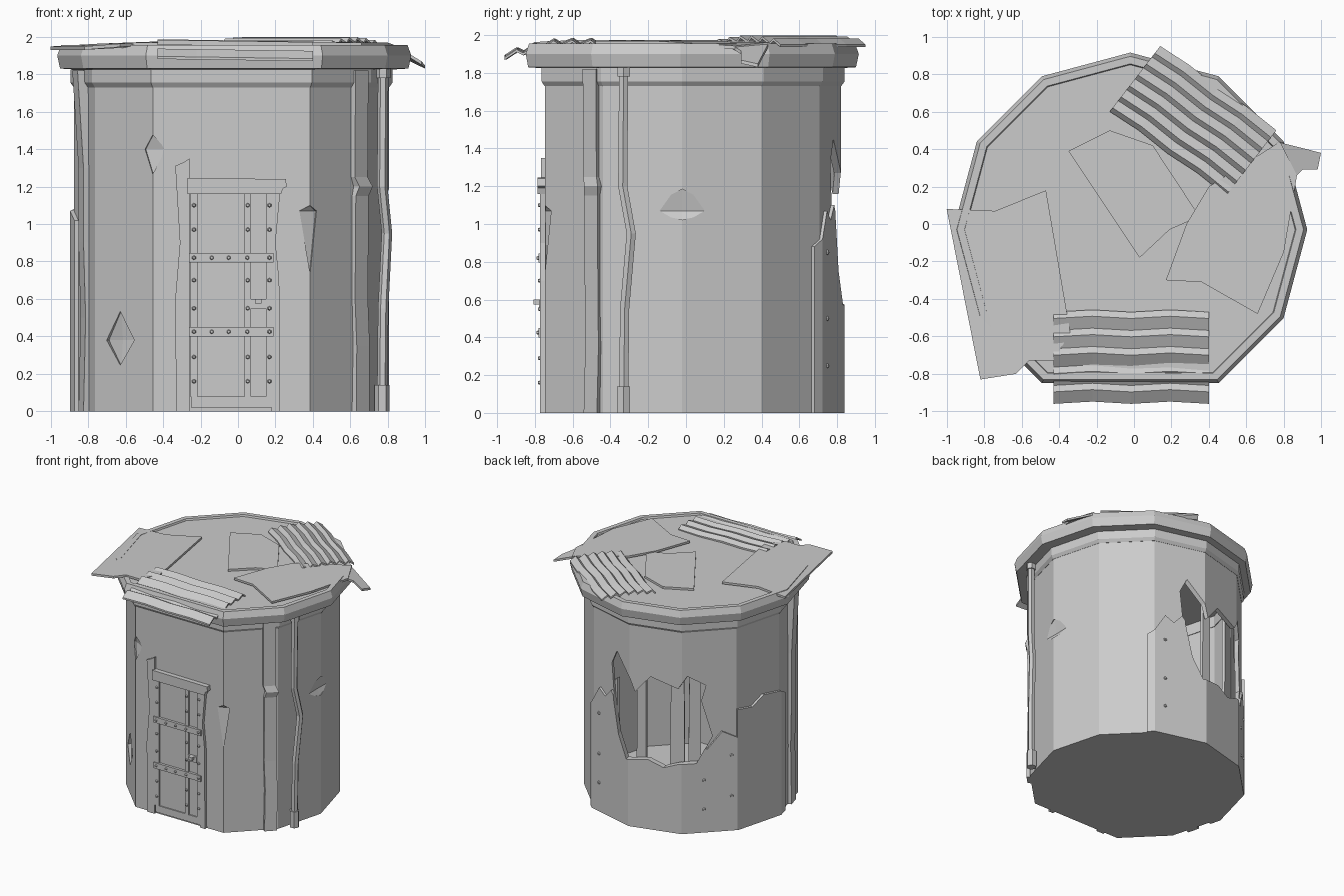
import bpy, bmesh, math
from mathutils import Vector, Matrix

if "Cube" in bpy.data.objects:
    bpy.data.objects.remove(bpy.data.objects["Cube"])

mat = bpy.data.materials.new("weathered grey")
mat.diffuse_color = (0.6, 0.6, 0.6, 1)
mat.use_nodes = True
mat.node_tree.nodes["Principled BSDF"].inputs["Base Color"].default_value = mat.diffuse_color
CX, CY, R = -0.035, -0.02, 0.84
ANGLES = [a for a in range(0, 360, 30) if a != 270]   # front corner is flattened


def add(name, verts, faces):
    bm = bmesh.new()
    vs = [bm.verts.new(v) for v in verts]
    for f in faces:
        bm.faces.new([vs[i] for i in f])
    bmesh.ops.recalc_face_normals(bm, faces=bm.faces)
    me = bpy.data.meshes.new(name)
    bm.to_mesh(me)
    bm.free()
    me.materials.append(mat)
    ob = bpy.data.objects.new(name, me)
    bpy.context.collection.objects.link(ob)
    return ob


def loft(name, rings, cap=True, loop=False):
    n, k = len(rings[0]), len(rings)
    faces = [(j * n + i, j * n + (i + 1) % n, (j + 1) % k * n + (i + 1) % n, (j + 1) % k * n + i)
             for j in range(k if loop else k - 1) for i in range(n)]
    if cap and not loop:
        faces += [tuple(range(n)), tuple(range((k - 1) * n, k * n))]
    return add(name, [v for r in rings for v in r], faces)


def ring(r, z, cx=CX, cy=CY):
    return [(cx + r * math.cos(math.radians(a)), cy + r * math.sin(math.radians(a)), z) for a in ANGLES]


def wall_point(a, off, z):
    """Point on the faceted wall at angle a, pushed out by off."""
    if 240 <= a <= 300:
        mid, half = 270, 30
    else:
        mid, half = math.floor(a / 30) * 30 + 15, 15
    r = R * math.cos(math.radians(half)) / math.cos(math.radians(a - mid)) + off
    return Vector((CX + r * math.cos(math.radians(a)), CY + r * math.sin(math.radians(a)), z))


def extrude_xz(name, pts, y0, y1):
    return loft(name, [[(x, y, z) for x, z in pts] for y in (y0, y1)])


def box(name, x0, x1, y0, y1, z0, z1):
    return extrude_xz(name, [(x0, z0), (x1, z0), (x1, z1), (x0, z1)], y0, y1)


def cut(ob, cutters):
    for c in cutters:
        m = ob.modifiers.new("cut", 'BOOLEAN')
        m.object, m.operation, m.solver = c, 'DIFFERENCE', 'EXACT'
    bpy.context.view_layer.update()
    me = bpy.data.meshes.new_from_object(ob.evaluated_get(bpy.context.evaluated_depsgraph_get()))
    ob.modifiers.clear()
    ob.data = me


# --- cutters: torn hole at the back, dents on the corners
HOLE = [(78, 1.03), (76, 1.33), (80, 1.45), (90, 1.27), (93, 1.16), (102, 1.31), (118, 1.24), (123, 1.35),
        (132.5, 1.26), (130, 1.13), (136, .82), (128, .6), (119, .6), (110, .55), (101, .6), (88, .57), (82, .75)]
D = math.radians(104)
out, side = Vector((math.cos(D), math.sin(D), 0)), Vector((-math.sin(D), math.cos(D), 0))
hole = loft("hole_cutter", [[Vector((CX, CY, z)) + out * d + side * (.83 * math.sin(math.radians(a) - D))
                             for a, z in HOLE] for d in (.45, 1.2)])


def dent(a, z, w, up, down, depth):
    p = wall_point(a, 0, z)
    o = Vector((p.x - CX, p.y - CY, 0)).normalized()
    t = Vector((-o.y, o.x, 0))
    v = [p + t * w + o * -.03, p + Vector((0, 0, up)) - o * .01, p - t * w + o * -.03,
         p - Vector((0, 0, down)) - o * .01, p - o * depth, p + o * .2]
    return add("dent_cutter", v, [(i, (i + 1) % 4, k) for i in range(4) for k in (4, 5)])


dents = [dent(0, 1.07, .2, .12, .05, .035), dent(300, 1.07, .05, .03, .35, .03),
         dent(210, 1.08, .06, .03, .05, .03), dent(240, 1.4, .06, .08, .14, .03),
         dent(30, .25, .2, .3, .2, .03), dent(223, .38, .12, .16, .14, .02)]

# --- hollow wall with floor
wall = loft("wall", [ring(R, 0), ring(R, 1.84), ring(R - .035, 1.84), ring(R - .035, .02)])
cut(wall, [hole] + dents)


# --- patch plates wrapped around the wall
def plate(name, tops, off):
    rings = [[wall_point(a, -.002, 0), wall_point(a, off, 0), wall_point(a, off, z), wall_point(a, -.002, z)]
             for a, z in tops]
    return loft(name, rings)


back_plate = plate("back_plate", [(56, .88), (60, .92), (66, 1.07), (71, 1.02), (76, 1.1), (90, .8),
                                  (120, .75), (134, .72), (142, .86), (150, .8)], .018)
cut(back_plate, [hole])
plate("left_plate", [(150, 1.04), (160, 1.02), (168, 1.09), (180, 1.07), (186, 1.02)], .022)

# --- broken boards behind the hole
for a, w, z0, z1 in [(95, .045, .03, 1.42), (117, .06, .4, 1.38), (127, .05, .4, 1.36), (74, .05, .5, 1.2)]:
    t = math.radians(a)
    o, s = Vector((math.cos(t), math.sin(t), 0)), Vector((-math.sin(t), math.cos(t), 0))
    c = Vector((CX, CY, 0)) + o * .755
    loft("hole_board", [[c + s * (w * k) + Vector((0, 0, z)) + o * d
                         for k, z in ((-1, z0), (1, z0), (.9, z1), (.1, z1 - .05), (-.8, z1))] for d in (0, .025)])

# --- trim under the roof and the roof disc with a raised rim
loft("wall_trim", [ring(.842, 1.73), ring(.86, 1.755), ring(.86, 1.825), ring(.8, 1.825), ring(.8, 1.73)], loop=True)
loft("roof", [ring(.85, 1.825, -.02, -.03), ring(.93, 1.83, -.02, -.03), ring(.945, 1.9, -.02, -.03),
              ring(.925, 1.955, -.02, -.03), ring(.885, 1.955, -.02, -.03), ring(.88, 1.94, -.02, -.03)])


# --- flat sheets lying on the roof
def sheet(name, pts, zs, t=.018):
    loft(name, [[(x, y, z + d) for (x, y), z in zip(pts, zs)] for d in (0, t)])


sheet("left_roof_sheet", [(-1, .08), (-.74, .07), (-.47, .18), (-.34, -.58), (-.43, -.73), (-.56, -.73),
                          (-.63, -.8), (-.82, -.83)], [1.93, 1.945, 1.955, 1.955, 1.95, 1.95, 1.945, 1.93])
sheet("middle_roof_sheet", [(-.35, .39), (.03, -.18), (.19, -.03), (.35, .04), (.1, .42), (-.13, .5)], [1.945] * 6)
sheet("right_roof_sheet", [(.17, -.3), (.36, -.31), (.66, -.48), (.8, -.15), (.87, .26), (.78, .44),
                           (.4, .2), (.28, 0)], [1.955, 1.955, 1.95, 1.95, 1.925, 1.945, 1.955, 1.955])
sheet("right_sheet_tip", [(.86, .25), (.9, .29), (.98, .29), (.998, .38), (.76, .44)],
      [1.925, 1.9, 1.85, 1.83, 1.945])


# --- corrugated sheets
def corrugated(name, corner, u, v, n, height):
    rings = []
    for i in range(5):
        row = []
        for k in range(2 * n + 1):
            s, t = i / 4, (k + (.3 if k % 2 else 0)) / (2 * n)
            x, y = Vector(corner) + Vector(u) * s + Vector(v) * t
            row.append(Vector((x, y + (.012 if i % 2 else 0), height(s, t) + (.026 if k % 2 else 0))))
        rings.append(row + [p - Vector((0, 0, .014)) for p in reversed(row)])
    loft(name, rings)


corrugated("front_corrugated_sheet", (-.43, -.96), (.83, 0), (0, .49), 5,
           lambda s, t: 1.895 + .065 * min(1, t * 1.8) - .012 * s)
corrugated("back_corrugated_sheet", (.14, .95), (.62, -.45), (-.27, -.35), 6,
           lambda s, t: 1.95 + .022 * math.sin(math.pi * t))


# --- drain pipe with end sleeves
def tube(name, path, r, n=6):
    loft(name, [[(x + r * math.cos(2 * math.pi * i / n), y + r * math.sin(2 * math.pi * i / n), z)
                 for i in range(n)] for x, y, z in path])


tube("drain_pipe", [(.77, -.33, .05), (.775, -.325, .55), (.795, -.29, .95), (.77, -.335, 1.2), (.775, -.33, 1.82)], .028)
tube("pipe_foot", [(.77, -.33, 0), (.77, -.33, .14)], .04)
tube("pipe_collar", [(.775, -.33, 1.78), (.775, -.33, 1.84)], .038)


# --- bent vertical strips on the wall corners
def strip(name, a0, a1, kinks):
    loft(name, [[wall_point(a0 + k, -.01, z), wall_point(a0 + k, o, z), wall_point(a1 + k, o, z),
                 wall_point(a1 + k, -.01, z)] for z, k, o in kinks])


strip("right_strip", 322, 328.5, [(0, 0, .03), (.35, .5, .025), (.6, 0, .02), (1.15, 0, .025), (1.2, .8, .04),
                                  (1.25, -.5, .025), (1.82, -.5, .03)])
strip("left_strip", 194, 201, [(0, 0, .03), (.5, .5, .02), (.9, 0, .03), (1.3, 0, .03), (1.82, -1, .06)])

# --- door, frame and bars
F = wall_point(270, 0, 0).y
box("door", -.25, .18, F - .012, F + .005, .02, 1.17)
extrude_xz("door_left_post", [(-.33, .0), (-.26, 0), (-.26, 1.35), (-.29, 1.33), (-.335, 1.31), (-.31, .9), (-.335, .6)],
           F - .02, F + .005)
extrude_xz("door_right_post", [(.18, 0), (.225, 0), (.22, .7), (.2, .9), (.225, 1.17), (.18, 1.17)], F - .025, F + .005)
extrude_xz("door_lintel", [(-.27, 1.16), (.23, 1.16), (.24, 1.19), (.26, 1.2), (.255, 1.24), (-.27, 1.245)],
           F - .04, F + .005)
for x0, x1 in [(-.255, -.215), (.035, .07), (.15, .185)]:
    box("door_upright", x0, x1, F - .025, F, .08, 1.17)
for z in (.4, .795):
    box("door_crossbar", -.262, .19, F - .034, F, z, z + .05)
box("door_sill", -.25, .18, F - .022, F, .02, .08)
box("handle_plate", .06, .15, F - .03, F, .55, .6)
box("handle", .09, .125, F - .06, F - .01, .575, .6)


# --- rivets
def rivet(p, o, r=.012):
    bm = bmesh.new()
    rot = Vector((0, 0, 1)).rotation_difference(o).to_matrix().to_4x4()
    bmesh.ops.create_cone(bm, cap_ends=True, segments=6, radius1=r, radius2=r * .6, depth=.012,
                          matrix=Matrix.Translation(p) @ rot)
    me = bpy.data.meshes.new("rivet")
    bm.to_mesh(me)
    bm.free()
    me.materials.append(mat)
    bpy.context.collection.objects.link(bpy.data.objects.new("rivet", me))


front = Vector((0, -1, 0))
for x in (-.235, .052, .168):
    for z in (.16, .29, .55, .7, .97, 1.1):
        rivet(Vector((x, F - .03, z)), front)
for z in (.425, .82):
    for x in (-.235, -.14, -.05, .05, .168):
        rivet(Vector((x, F - .039, z)), front)
for a, z in [(66, .25), (66, .5), (66, .85), (132, .2), (132, .45), (147, .65), (147, .3)]:
    p = wall_point(a, .022, z)
    m = math.radians(math.floor(a / 30) * 30 + 15)
    rivet(p, Vector((math.cos(m), math.sin(m), 0)), .015)

for c in [hole] + dents:
    bpy.data.objects.remove(c)
